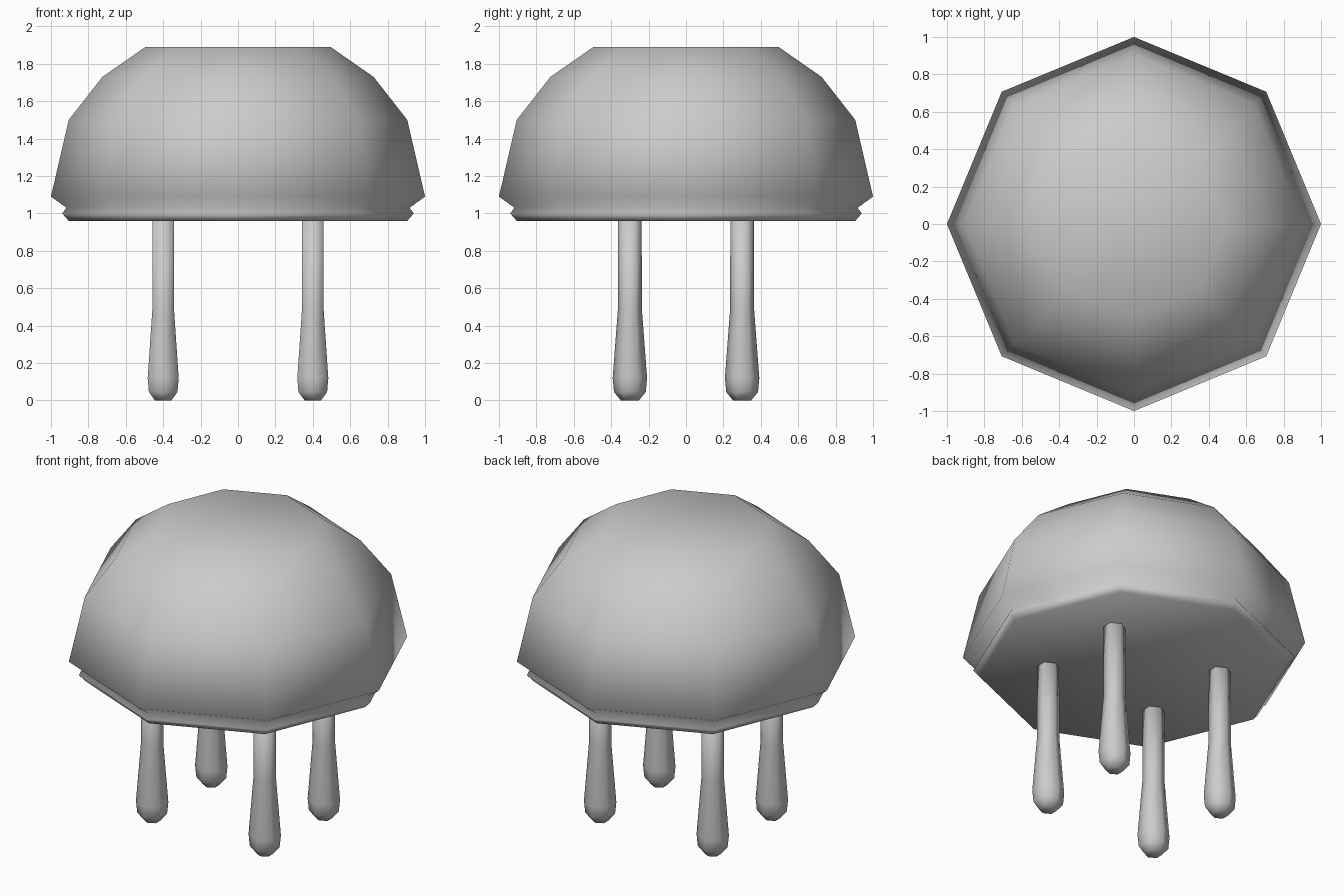
import bpy, bmesh, math

if "Cube" in bpy.data.objects:
    bpy.data.objects.remove(bpy.data.objects["Cube"])

grey = bpy.data.materials.new("light_grey")
grey.diffuse_color = (0.6, 0.6, 0.6, 1)
grey.use_nodes = True
grey.node_tree.nodes["Principled BSDF"].inputs["Base Color"].default_value = grey.diffuse_color


def lathe(name, profile, sides, start=0.0, loc=(0, 0, 0), sx=1.0):
    """Revolve (radius, z) points from bottom to top, capped at both ends."""
    bm = bmesh.new()
    rings = []
    for r, z in profile:
        angles = [start + 2 * math.pi * i / sides for i in range(sides)]
        rings.append([bm.verts.new((r * sx * math.cos(a), r * math.sin(a), z)) for a in angles])
    for low, high in zip(rings, rings[1:]):
        for i in range(sides):
            j = (i + 1) % sides
            bm.faces.new((low[i], low[j], high[j], high[i]))
    bm.faces.new(rings[0][::-1])
    bm.faces.new(rings[-1])
    for f in bm.faces:
        f.smooth = True
    me = bpy.data.meshes.new(name)
    bm.to_mesh(me)
    bm.free()
    me.materials.append(grey)
    ob = bpy.data.objects.new(name, me)
    ob.location = loc
    bpy.context.collection.objects.link(ob)
    return ob


# Eight-sided domed body with a flat crown and a lipped underside
lathe("dome_body", [(0.905, 0.96), (0.94, 1.0), (0.917, 1.03), (1.0, 1.09),
                    (0.905, 1.5), (0.725, 1.73), (0.495, 1.89)], 8)

# Four slim legs swelling into rounded feet
leg = [(0.048, 0), (0.085, 0.045), (0.092, 0.12), (0.064, 0.49), (0.063, 0.98)]
for side, x in (("left", -0.4), ("right", 0.4)):
    for end, y in (("front", -0.3), ("back", 0.3)):
        lathe(f"{end}_{side}_leg", leg, 6, math.pi / 2, (x, y, 0), 1.04)
